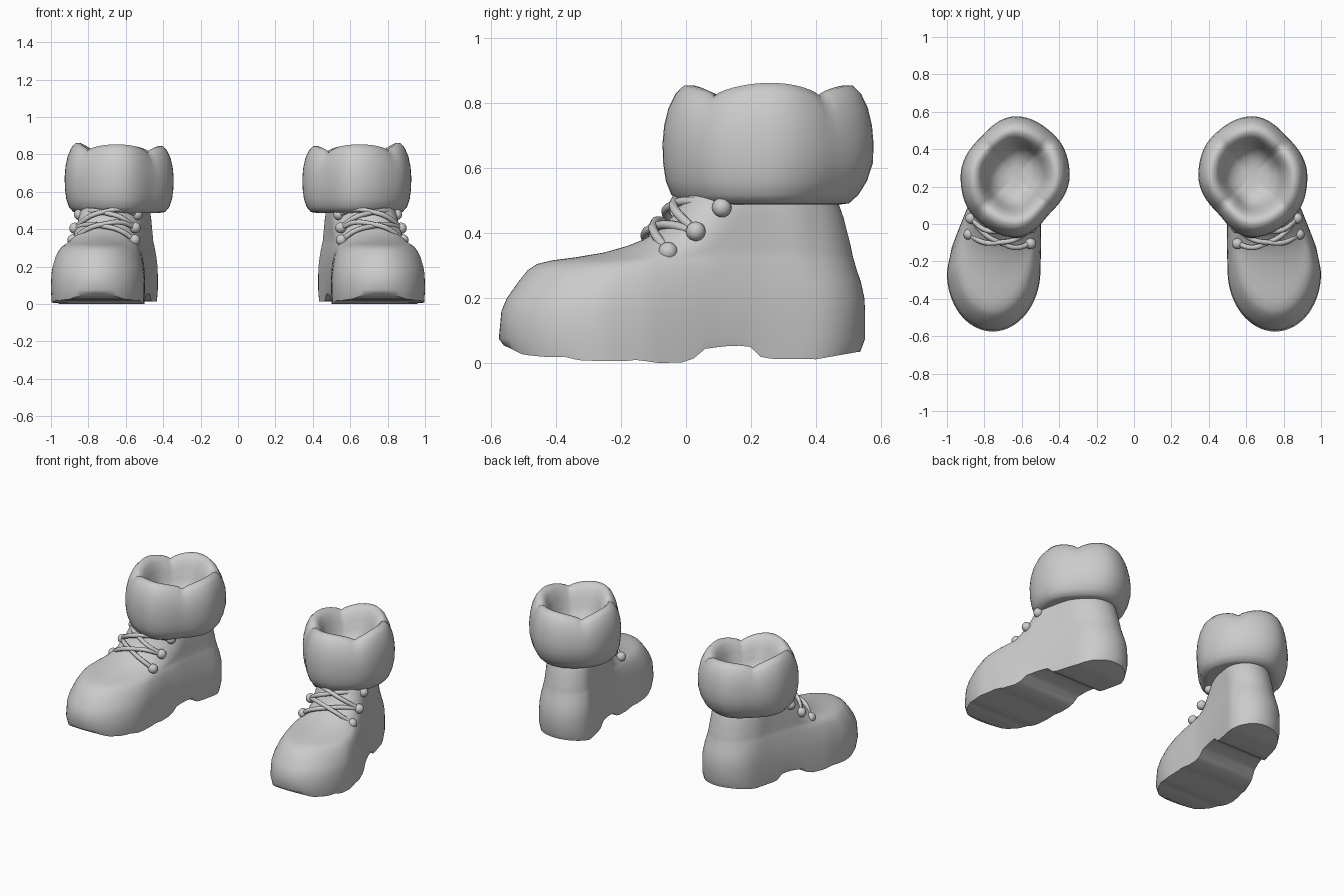
import bpy, bmesh, math
from mathutils import Vector

cube = bpy.data.objects.get("Cube")
if cube:
    bpy.data.objects.remove(cube, do_unlink=True)

grey = bpy.data.materials.new("soft_grey")
grey.use_nodes = True
grey.diffuse_color = (0.6, 0.6, 0.6, 1)
grey.node_tree.nodes["Principled BSDF"].inputs["Base Color"].default_value = (0.6, 0.6, 0.6, 1)


def lerp(table, t):
    """Piecewise linear lookup in a list of (position, value)."""
    for (a, va), (b, vb) in zip(table, table[1:]):
        if t <= b:
            return va + (vb - va) * max(0, (t - a) / (b - a))
    return table[-1][1]


def round_end(distance, length):
    """Quarter-circle falloff towards the end of an outline."""
    u = 1 - min(1, max(0, distance / length))
    return math.sqrt(1 - u * u)


def finish(bm, name, angle):
    bmesh.ops.recalc_face_normals(bm, faces=bm.faces)
    mesh = bpy.data.meshes.new(name)
    bm.to_mesh(mesh)
    bm.free()
    mesh.materials.append(grey)
    mesh.shade_smooth()
    mesh.set_sharp_from_angle(angle=math.radians(angle))
    obj = bpy.data.objects.new(name, mesh)
    bpy.context.collection.objects.link(obj)


def bridge(bm, rings):
    for low, high in zip(rings, rings[1:]):
        n = len(low)
        for i in range(n):
            j = (i + 1) % n
            bm.faces.new((low[i], low[j], high[j], high[i]))


# Foot plan: centre line and half width along y, and the underside with its arch
CENTRE = [(-.55, .755), (-.25, .75), (-.12, .735), (0, .712), (.25, .645), (.4, .608), (.55, .595)]
WIDTH = [(-.25, .25), (-.12, .238), (0, .215), (.12, .198), (.25, .187), (.5, .178)]
SOLE = [(-.56, .055), (-.5, .026), (-.42, .018), (-.37, .02), (-.33, .008), (-.18, .006),
        (-.14, .012), (-.1, 0), (.01, .003), (.06, .045), (.15, .055), (.2, .05),
        (.235, .014), (.4, .012), (.53, .035)]
# Length of the rounded toe by height
TOE_ROUND = [(.31, .32), (.41, .2)]
# Layers: height (None follows the sole), front y, back y, toe width scale, heel width scale
LAYERS = [(None, -.56, .535, .985, .98), (.075, -.575, .55, 1, 1), (.16, -.567, .55, .99, 1),
          (.2, -.55, .548, .965, .995), (.25, -.515, .537, .915, .97),
          (.285, -.487, .525, .85, .945), (.305, -.457, .519, .79, .93),
          (.316, -.41, .516, .73, .92), (.325, -.34, .513, .69, .91),
          (.34, -.25, .51, .67, .9), (.36, -.18, .506, .68, .895),
          (.38, -.13, .501, .7, .89), (.41, -.08, .493, .74, .885),
          (.45, -.043, .483, .77, .875), (.5, -.012, .465, .77, .86), (.55, .01, .44, .7, .78)]


def boot_body(side, label):
    bm = bmesh.new()
    n = 96
    rings = []
    for z, front, back, toe, heel in LAYERS:
        ring = []
        for i in range(n):
            a = 2 * math.pi * i / n
            y = (front + back) / 2 - (back - front) / 2 * math.cos(a)
            half = lerp(WIDTH, y) * lerp([(-.3, toe), (.1, heel)], y)
            half *= round_end(y - front, lerp(TOE_ROUND, z or 0)) * round_end(back - y, .17)
            x = lerp(CENTRE, y) + math.copysign(half, math.sin(a))
            ring.append(bm.verts.new((side * x, y, lerp(SOLE, y) if z is None else z)))
        rings.append(ring)
    bridge(bm, rings)
    # Close underside and top with strips running across the foot
    for ring in (rings[0], rings[-1]):
        bm.faces.new((ring[0], ring[1], ring[-1]))
        bm.faces.new((ring[n // 2 - 1], ring[n // 2], ring[n // 2 + 1]))
        for i in range(1, n // 2 - 1):
            bm.faces.new((ring[i], ring[i + 1], ring[n - i - 1], ring[n - i]))
    finish(bm, label + "_boot_body", 42)


# Cuff: plan radius every 45 degrees, and a profile of (radius scale, height)
RADII = [.294, .278, .318, .3, .289, .272, .33, .312]
PROFILE = [(.5, .5), (.74, .487), (.84, .491), (.92, .518), (.97, .56), (.995, .615), (1, .67),
           (.985, .72), (.945, .77), (.88, .81), (.8, .834), (.72, .834), (.64, .808),
           (.57, .765), (.51, .71), (.43, .66), (.3, .63), (.15, .62)]


def cuff(side, label):
    bm = bmesh.new()
    n = 64
    rings = []
    for scale, z in PROFILE:
        ring = []
        for i in range(n):
            a = 2 * math.pi * i / n
            k, f = divmod(i * 8 / n, 1)
            f = f * f * (3 - 2 * f)
            r = RADII[int(k)] * (1 - f) + RADII[int(k + 1) % 8] * f
            # Four soft lobes, pinched at the diagonals of the rim
            rise = min(1, max(0, (z - .6) / .23))
            lobe = (abs(math.cos(2 * a)) ** .7 - .55) * .042 + .008 * math.cos(a)
            taper = .1 * max(0, math.sin(a)) * max(0, (.6 - z) / .12)
            r *= scale * (1 - taper)
            ring.append(bm.verts.new((side * (.633 + r * math.cos(a)),
                                      .258 + r * math.sin(a), z + lobe * rise)))
        rings.append(ring)
    bridge(bm, rings)
    bm.faces.new(rings[0])
    bm.faces.new(rings[-1])
    finish(bm, label + "_padded_cuff", 60)


# Lace knobs from the lowest to the highest pair
OUTER = [(.882, -.055, .342), (.872, .03, .405), (.848, .11, .478)]
INNER = [(.553, -.105, .342), (.55, -.02, .408), (.54, .065, .478)]


def knobs(side, label):
    bm = bmesh.new()
    for x, y, z in OUTER + INNER:
        made = bmesh.ops.create_uvsphere(bm, u_segments=16, v_segments=10, radius=.03)
        for v in made["verts"]:
            v.co += Vector((side * x, y, z))
    finish(bm, label + "_lace_knobs", 60)


def laces(side, label):
    curve = bpy.data.curves.new(label + "_laces", "CURVE")
    curve.dimensions = "3D"
    curve.bevel_depth = .014
    curve.bevel_resolution = 2
    curve.resolution_u = 6
    # Crossing strands bow forward over the instep
    strands = [(INNER[0], OUTER[1], -.1, .415), (OUTER[0], INNER[1], -.098, .427),
               (INNER[1], OUTER[2], -.04, .485), (OUTER[1], INNER[2], -.035, .495)]
    for start, end, y, z in strands:
        a, b = Vector(start), Vector(end)
        mid = Vector(((a.x + b.x) / 2, y, z))
        path = [a]
        for t in (.25, .5, .75):
            p = a.lerp(b, t)
            p += (mid - (a + b) / 2) * (1 - abs(2 * t - 1) ** 3)
            path.append(p)
        path.append(b)
        spline = curve.splines.new("BEZIER")
        spline.bezier_points.add(len(path) - 1)
        for point, p in zip(spline.bezier_points, path):
            point.co = (side * p.x, p.y, p.z)
            point.handle_left_type = point.handle_right_type = "AUTO"
    curve.materials.append(grey)
    bpy.context.collection.objects.link(bpy.data.objects.new(label + "_laces", curve))


for side, label in ((1, "left"), (-1, "right")):
    for build in (boot_body, cuff, knobs, laces):
        build(side, label)
